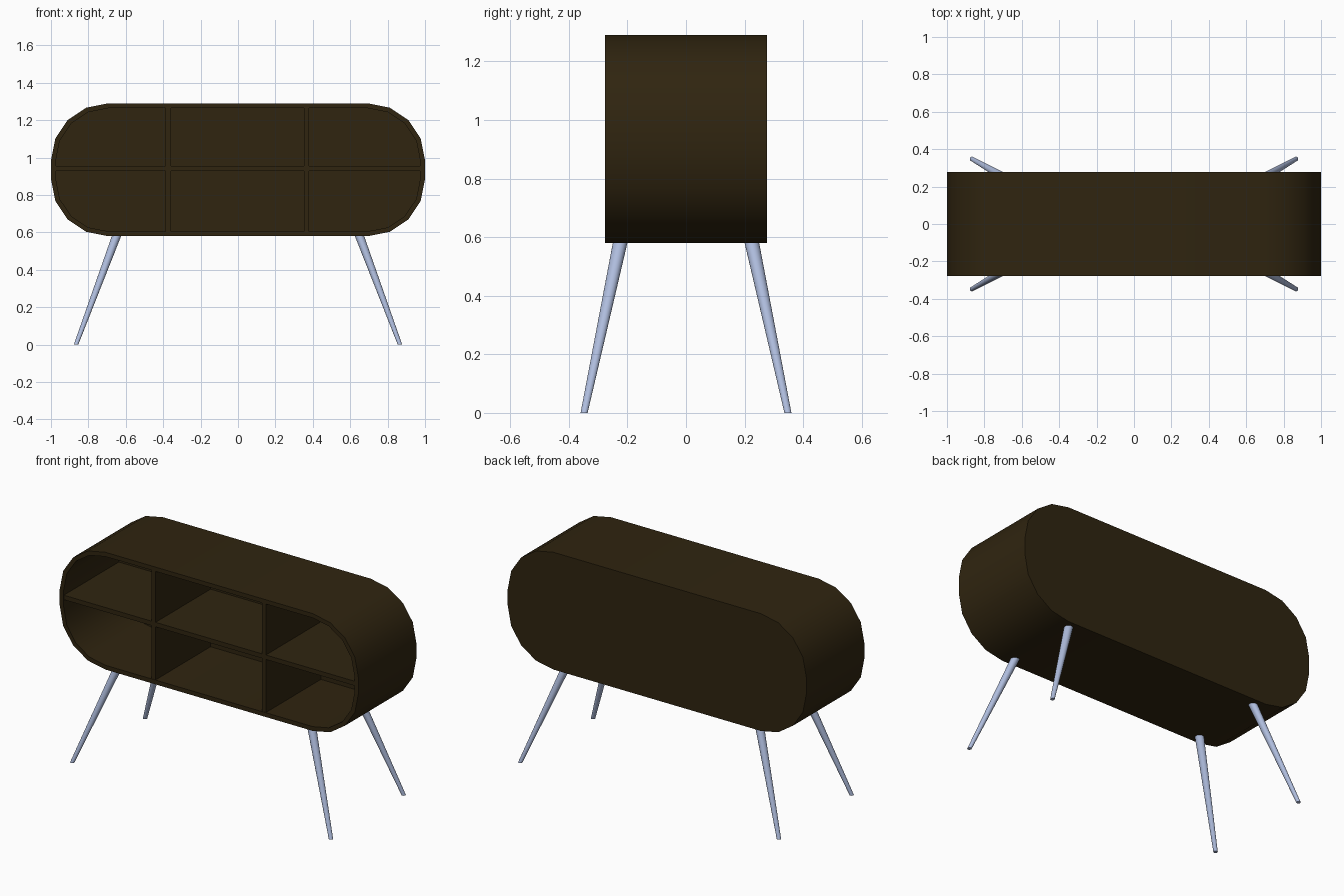
import bpy, bmesh, math

if "Cube" in bpy.data.objects:
    bpy.data.objects.remove(bpy.data.objects["Cube"])

Z0, Z1 = 0.58, 1.29          # cabinet bottom and top
ZM = (Z0 + Z1) / 2
DEPTH, WALL = 0.277, 0.026   # half depth, panel thickness


def material(name, rgb):
    m = bpy.data.materials.new(name)
    m.diffuse_color = (*rgb, 1)
    m.use_nodes = True
    m.node_tree.nodes["Principled BSDF"].inputs["Base Color"].default_value = m.diffuse_color
    return m


wood = material("dark_wood", (0.029, 0.018, 0.005))
metal = material("pale_blue_metal", (0.43, 0.51, 0.73))


def finish(bm, name, mat):
    bmesh.ops.recalc_face_normals(bm, faces=bm.faces)
    me = bpy.data.meshes.new(name)
    bm.to_mesh(me)
    bm.free()
    ob = bpy.data.objects.new(name, me)
    bpy.context.collection.objects.link(ob)
    me.materials.append(mat)
    bpy.ops.object.select_all(action='DESELECT')
    ob.select_set(True)
    bpy.context.view_layer.objects.active = ob
    bpy.ops.object.shade_smooth_by_angle(angle=math.radians(35))
    return ob


def bridge(bm, a, b):
    n = len(a)
    for i in range(n):
        j = (i + 1) % n
        bm.faces.new((a[i], a[j], b[j], b[i]))


def rounded_loop(bm, inset, y):
    """Rounded rectangle with four segments per corner."""
    r = 0.305 - inset
    verts = []
    for k, (sx, sz) in enumerate(((1, 1), (-1, 1), (-1, -1), (1, -1))):
        cx, cz = sx * 0.695, ZM + sz * ((Z1 - Z0) / 2 - 0.305)
        for s in range(5):
            a = math.pi / 2 * (k + s / 4)
            verts.append(bm.verts.new((cx + r * math.cos(a), y, cz + r * math.sin(a))))
    return verts


# Cabinet shell: open at the front, closed at the back
bm = bmesh.new()
loops = [rounded_loop(bm, i, y) for i, y in
         ((0, DEPTH), (0, -DEPTH), (WALL, -DEPTH), (WALL, DEPTH - WALL))]
for a, b in zip(loops, loops[1:]):
    bridge(bm, a, b)
bm.faces.new(loops[0])
bm.faces.new(loops[-1])
finish(bm, "cabinet_shell", wood)


def panel(name, x0, x1, z0, z1):
    bm = bmesh.new()
    bmesh.ops.create_cube(bm, size=1)
    y0, y1 = -DEPTH + 0.002, DEPTH - WALL
    for v in bm.verts:
        v.co = (x1 if v.co.x > 0 else x0, y1 if v.co.y > 0 else y0,
                z1 if v.co.z > 0 else z0)
    finish(bm, name, wood)


# Shelf and the upright dividers above and below it
T = 0.0135
ZS = 0.941
panel("shelf", -1 + WALL, 1 - WALL, ZS - T, ZS + T)
for side, x in (("left", -0.373), ("right", 0.366)):
    panel(f"upper_divider_{side}", x - T, x + T, ZS + T, Z1 - WALL)
    panel(f"lower_divider_{side}", x - T, x + T, Z0 + WALL, ZS - T)

# Splayed, tapered legs
for sx, xn in ((-1, "left"), (1, "right")):
    for sy, yn in ((-1, "front"), (1, "back")):
        bm = bmesh.new()
        rings = []
        for x, y, z, r in ((0.866, 0.348, 0, 0.012), (0.648, 0.224, Z0 + 0.005, 0.025)):
            rings.append([bm.verts.new((sx * x + r * math.cos(math.tau * i / 20),
                                        sy * y + r * math.sin(math.tau * i / 20), z))
                          for i in range(20)])
        bridge(bm, *rings)
        for ring in rings:
            bm.faces.new(ring)
        finish(bm, f"leg_{yn}_{xn}", metal)
